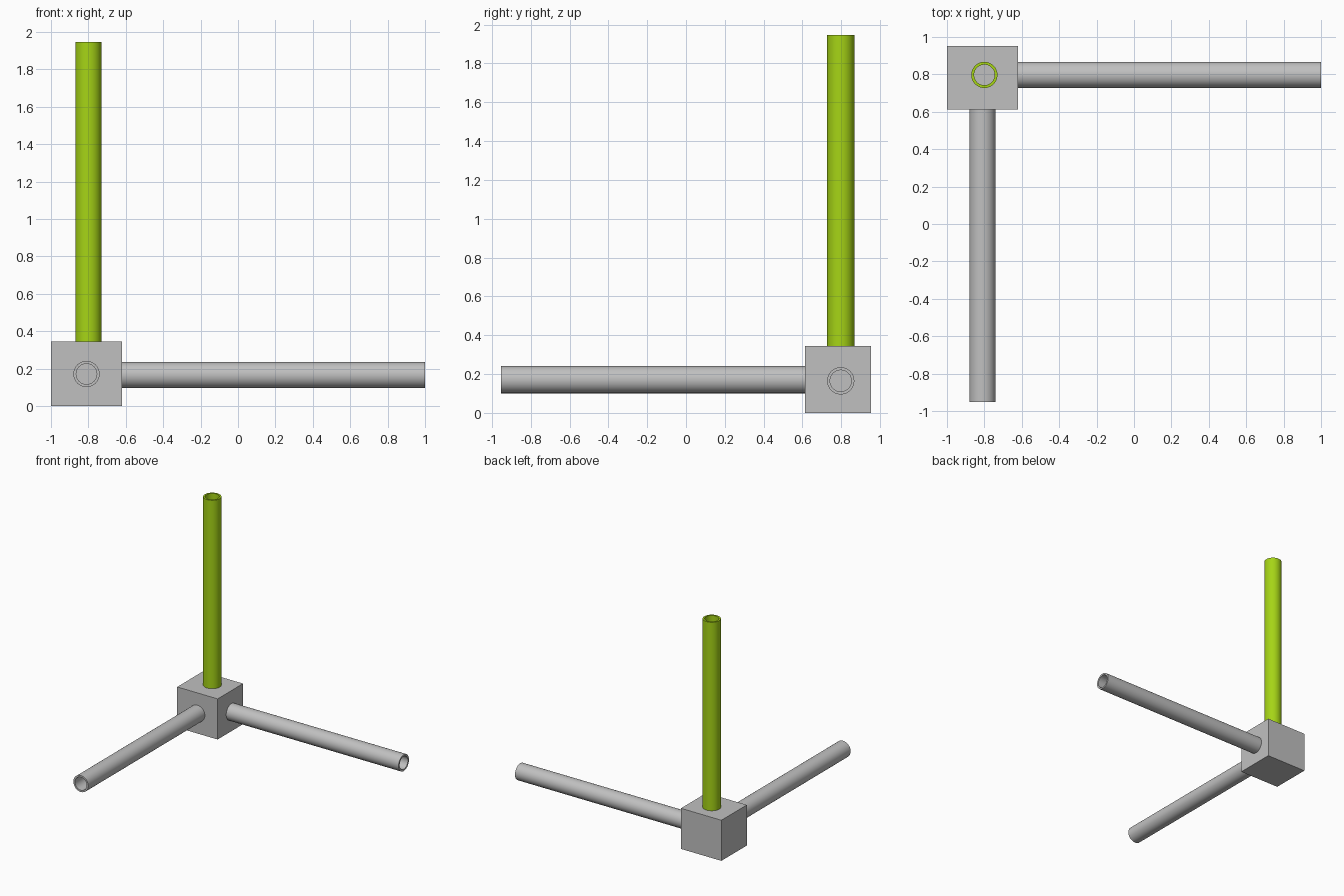
import bpy
import bmesh
from math import pi
from mathutils import Matrix, Vector

cube = bpy.data.objects.get("Cube")
if cube:
    bpy.data.objects.remove(cube, do_unlink=True)


def material(name, color):
    mat = bpy.data.materials.new(name)
    mat.use_nodes = True
    mat.diffuse_color = color
    mat.node_tree.nodes["Principled BSDF"].inputs["Base Color"].default_value = color
    return mat


grey = material("light grey", (0.53, 0.53, 0.53, 1))
green = material("lime green", (0.38, 0.66, 0.008, 1))

OUTER, INNER, SIDES = 0.07, 0.055, 48


def add_object(name, bm, mat):
    bmesh.ops.recalc_face_normals(bm, faces=bm.faces)
    mesh = bpy.data.meshes.new(name)
    bm.to_mesh(mesh)
    bm.free()
    mesh.materials.append(mat)
    obj = bpy.data.objects.new(name, mesh)
    bpy.context.collection.objects.link(obj)
    return obj


def block(name, low, high, mat):
    low, high = Vector(low), Vector(high)
    bm = bmesh.new()
    bmesh.ops.create_cube(bm, size=1, matrix=Matrix.Translation((low + high) / 2)
                          @ Matrix.Diagonal(high - low).to_4x4())
    return add_object(name, bm, mat)


def tube(name, start, end, mat):
    """Hollow pipe: a rectangular wall section spun around the pipe axis."""
    start, end = Vector(start), Vector(end)
    length = (end - start).length
    bm = bmesh.new()
    section = [(INNER, 0), (OUTER, 0), (OUTER, length), (INNER, length)]
    verts = [bm.verts.new((r, 0, z)) for r, z in section]
    edges = [bm.edges.new((verts[i - 1], verts[i])) for i in range(4)]
    bmesh.ops.spin(bm, geom=verts + edges, cent=(0, 0, 0), axis=(0, 0, 1),
                   angle=2 * pi, steps=SIDES)
    bmesh.ops.remove_doubles(bm, verts=bm.verts, dist=0.0001)
    turn = (end - start).to_track_quat("Z", "Y").to_matrix().to_4x4()
    bm.transform(Matrix.Translation(start) @ turn)
    obj = add_object(name, bm, mat)
    bpy.ops.object.select_all(action="DESELECT")
    obj.select_set(True)
    bpy.context.view_layer.objects.active = obj
    bpy.ops.object.shade_smooth_by_angle()
    return obj


# Corner block joining the three pipes
block("corner_block", (-1, 0.612, 0), (-0.62, 0.953, 0.345), grey)

# Pipes leaving the block sideways, forwards and upwards
tube("side_pipe", (-0.62, 0.797, 0.165), (1, 0.797, 0.165), grey)
tube("front_pipe", (-0.81, 0.612, 0.171), (-0.81, -0.953, 0.171), grey)
tube("upright_pipe", (-0.8, 0.797, 0.345), (-0.8, 0.797, 1.946), green)
